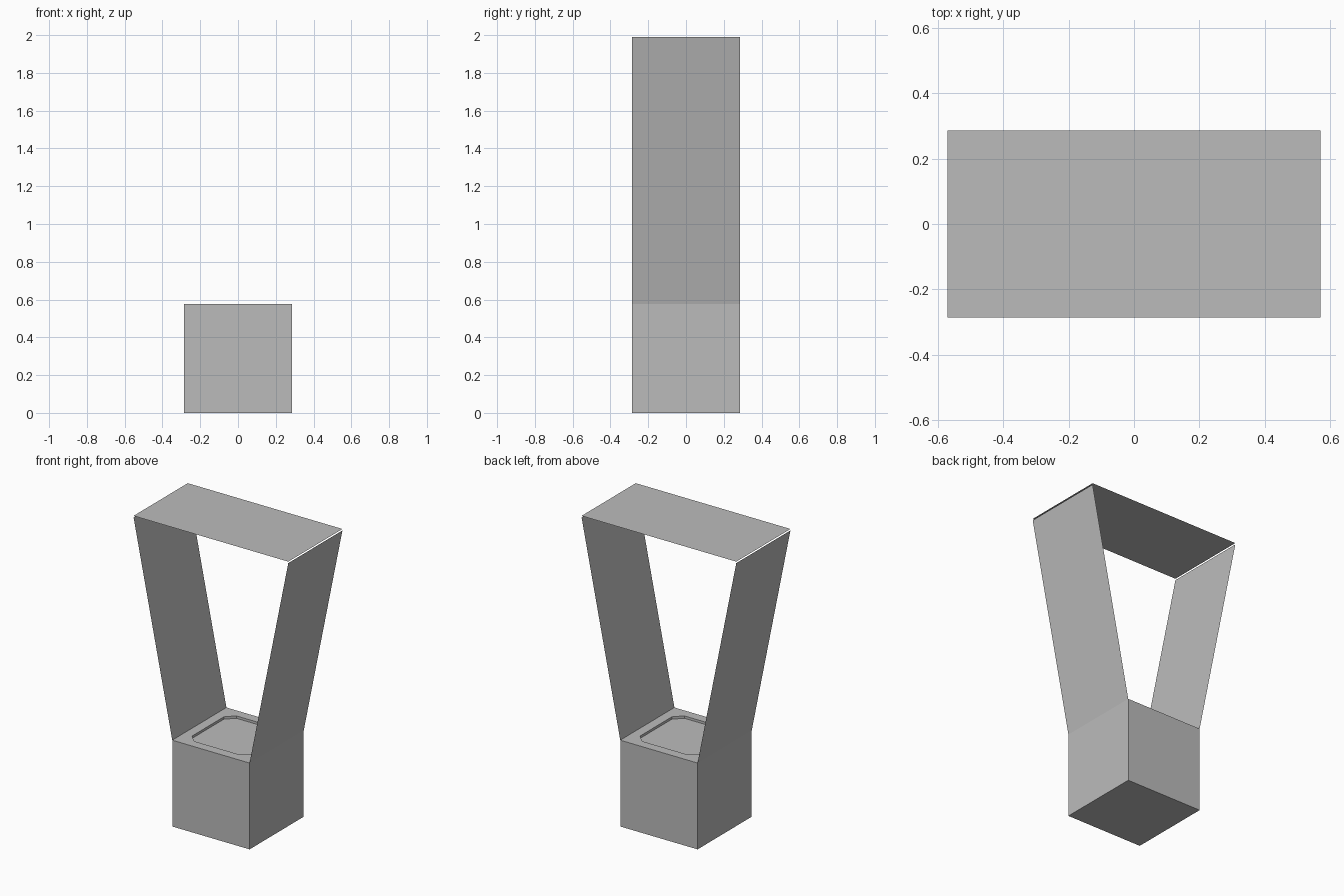
import bpy, bmesh

cube = bpy.data.objects.get("Cube")
if cube:
    bpy.data.objects.remove(cube, do_unlink=True)

HALF = 0.286        # half width of the base and depth of every panel
BASE_TOP = 0.577
PANEL_TOP = 1.99

grey = bpy.data.materials.new("plain_grey")
grey.use_nodes = True
grey.diffuse_color = (0.5, 0.5, 0.5, 1)
grey.node_tree.nodes["Principled BSDF"].inputs["Base Color"].default_value = (0.5, 0.5, 0.5, 1)


def add_object(name, bm):
    mesh = bpy.data.meshes.new(name)
    bm.to_mesh(mesh)
    bm.free()
    mesh.materials.append(grey)
    obj = bpy.data.objects.new(name, mesh)
    bpy.context.collection.objects.link(obj)
    return obj


def sheet(name, start, end):
    """Thin sheet spanning the full depth between two (x, z) points."""
    bm = bmesh.new()
    (x0, z0), (x1, z1) = start, end
    corners = [(x0, -HALF, z0), (x1, -HALF, z1), (x1, HALF, z1), (x0, HALF, z0)]
    bm.faces.new([bm.verts.new(c) for c in corners])
    return add_object(name, bm)


# Base block with a chamfered square recess in its top
bm = bmesh.new()
bmesh.ops.create_cube(bm, size=1)
for v in bm.verts:
    v.co = (v.co.x * 2 * HALF, v.co.y * 2 * HALF, (v.co.z + 0.5) * BASE_TOP)
base = add_object("base_block", bm)

R, C, DEPTH = 0.222, 0.168, 0.016
outline = [(R, -C), (R, C), (C, R), (-C, R), (-R, C), (-R, -C), (-C, -R), (C, -R)]
bm = bmesh.new()
floor = bm.faces.new([bm.verts.new((x, y, BASE_TOP - DEPTH)) for x, y in outline])
lid = bmesh.ops.extrude_face_region(bm, geom=[floor], use_keep_orig=True)["geom"]
for v in lid:
    if isinstance(v, bmesh.types.BMVert):
        v.co.z += 0.1
bmesh.ops.recalc_face_normals(bm, faces=bm.faces)
cutter = add_object("recess_cutter", bm)
cutter.hide_render = True
cutter.hide_viewport = True
cut = base.modifiers.new("recess", 'BOOLEAN')
cut.operation = 'DIFFERENCE'
cut.solver = 'EXACT'
cut.object = cutter

# Side panels leaning outward, and the flat top panel
for side, s in (("left", 1), ("right", -1)):
    sheet(side + "_panel", (s * HALF, BASE_TOP), (s * 2 * HALF, PANEL_TOP))
sheet("top_panel", (-2 * HALF, 2), (2 * HALF, 2))
